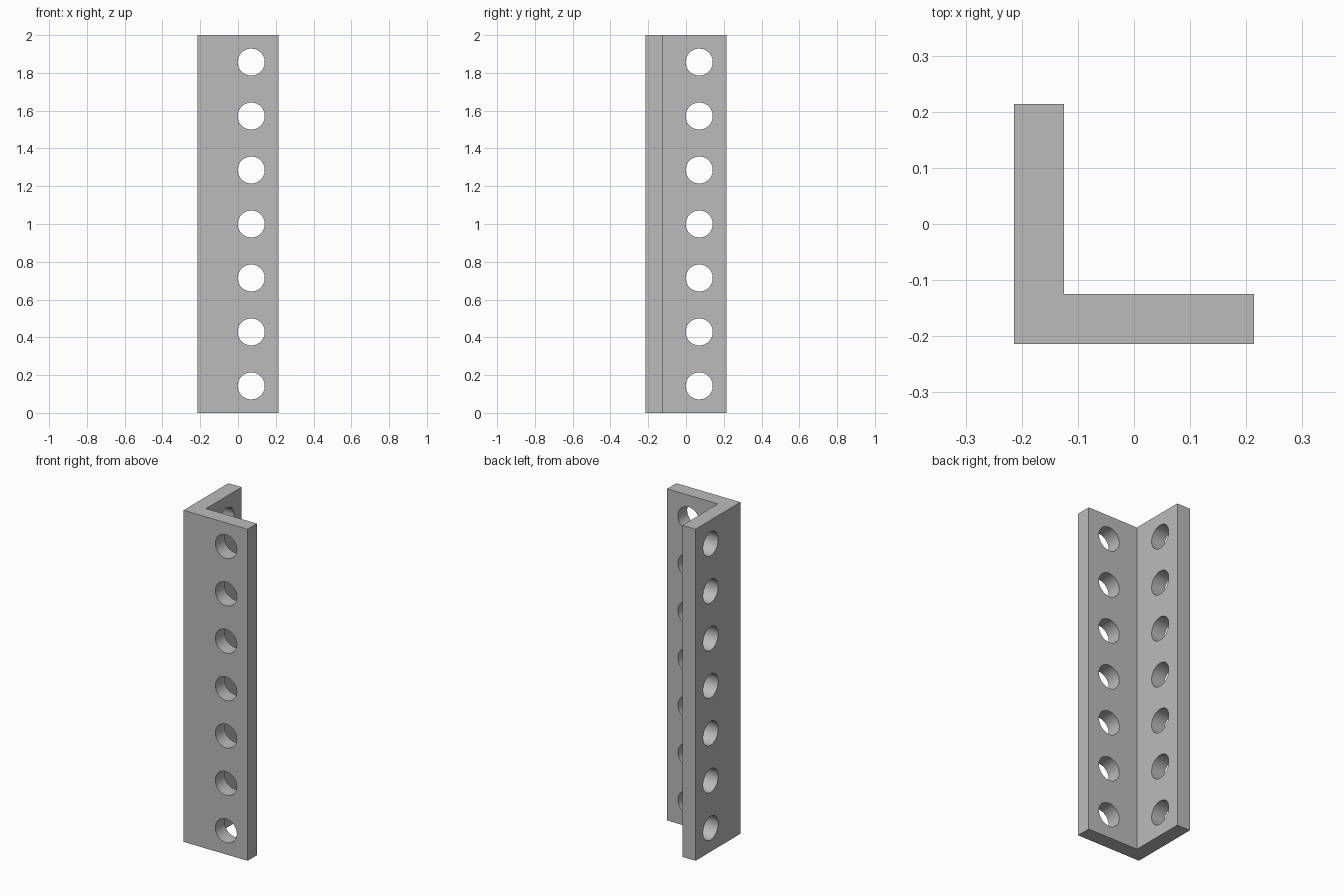
import bpy, bmesh, math
from mathutils import Matrix

HALF, THICK, HEIGHT = 0.2135, 0.0885, 2.0
HOLES, HOLE_POS, HOLE_RADIUS = 7, 0.07, 0.0715

cube = bpy.data.objects.get("Cube")
if cube:
    bpy.data.objects.remove(cube, do_unlink=True)

grey = bpy.data.materials.new("plain_grey")
grey.use_nodes = True
grey.diffuse_color = (0.5, 0.5, 0.5, 1)
grey.node_tree.nodes["Principled BSDF"].inputs["Base Color"].default_value = grey.diffuse_color


def make_object(name, bm):
    bmesh.ops.recalc_face_normals(bm, faces=bm.faces)
    mesh = bpy.data.meshes.new(name)
    bm.to_mesh(mesh)
    bm.free()
    mesh.materials.append(grey)
    obj = bpy.data.objects.new(name, mesh)
    bpy.context.collection.objects.link(obj)
    return obj


# L-shaped profile extruded to full height
inner = -HALF + THICK
profile = [(-HALF, -HALF), (HALF, -HALF), (HALF, inner),
           (inner, inner), (inner, HALF), (-HALF, HALF)]
bm = bmesh.new()
base = bm.faces.new([bm.verts.new((x, y, 0)) for x, y in profile])
top = bmesh.ops.extrude_face_region(bm, geom=[base])
bmesh.ops.translate(bm, vec=(0, 0, HEIGHT),
                    verts=[v for v in top["geom"] if isinstance(v, bmesh.types.BMVert)])
angle_bar = make_object("angle_bar", bm)

# One row of round cutters through each leg
bm = bmesh.new()
middle = -HALF + THICK / 2
pitch = HEIGHT / HOLES
for x, y, axis in ((HOLE_POS, middle, "X"), (middle, HOLE_POS, "Y")):
    for i in range(HOLES):
        place = Matrix.Translation((x, y, pitch * (i + 0.5)))
        bmesh.ops.create_cone(bm, cap_ends=True, segments=48, radius1=HOLE_RADIUS,
                              radius2=HOLE_RADIUS, depth=THICK * 1.5,
                              matrix=place @ Matrix.Rotation(math.pi / 2, 4, axis))
cutter = make_object("hole_cutter", bm)
cutter.hide_render = True

# Cut the holes, then discard the cutter
cut = angle_bar.modifiers.new("holes", "BOOLEAN")
cut.operation = "DIFFERENCE"
cut.solver = "EXACT"
cut.object = cutter
bpy.ops.object.select_all(action="DESELECT")
bpy.context.view_layer.objects.active = angle_bar
angle_bar.select_set(True)
bpy.ops.object.modifier_apply(modifier=cut.name)
bpy.data.objects.remove(cutter, do_unlink=True)

# Smooth hole walls with crisp edges
bpy.ops.object.shade_smooth_by_angle(angle=math.radians(30))
